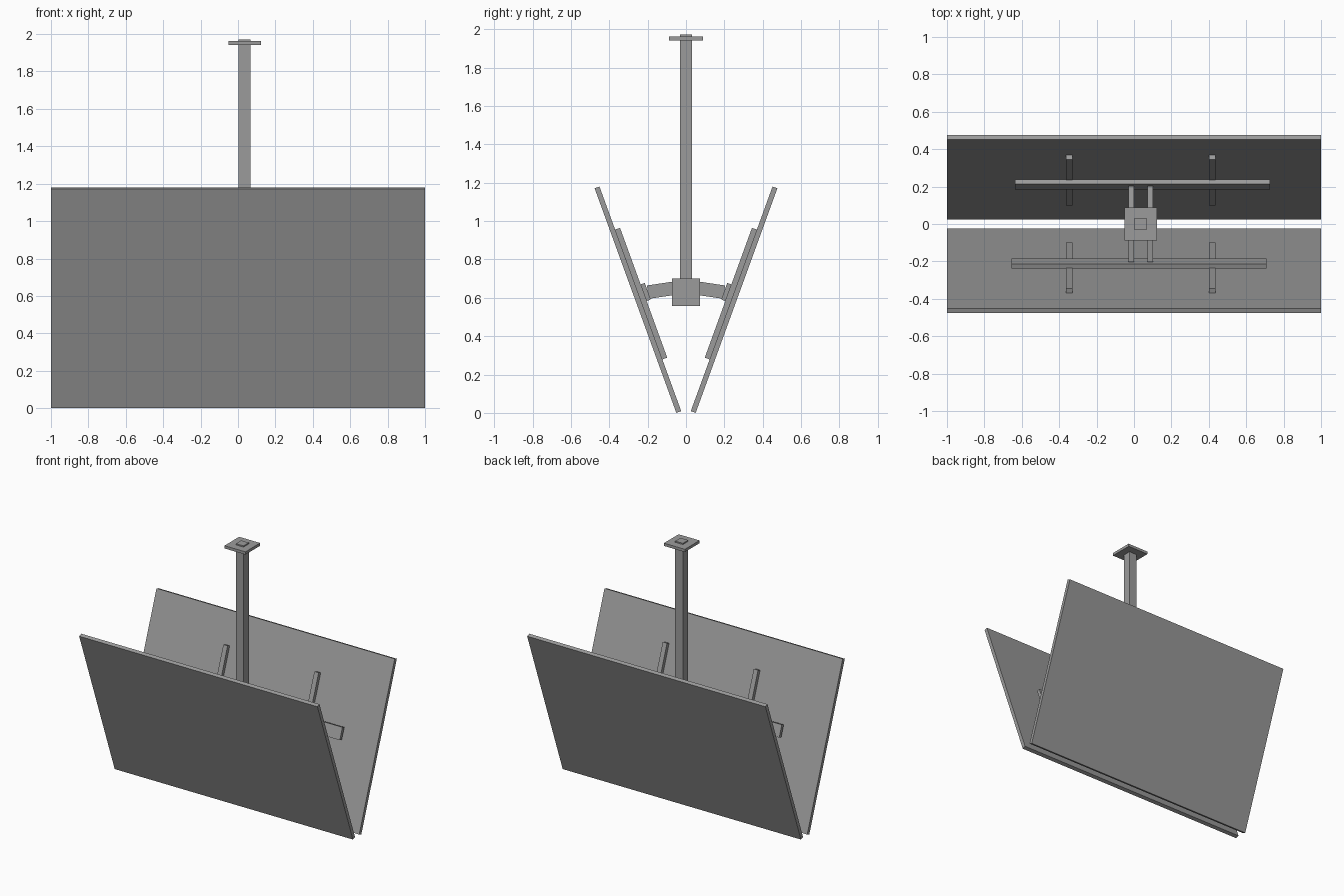
import bpy
import math
from mathutils import Matrix, Vector

old = bpy.data.objects.get("Cube")
if old:
    bpy.data.objects.remove(old, do_unlink=True)

# One flat grey for everything
grey = bpy.data.materials.new("mid_grey")
grey.use_nodes = True
colour = (0.33, 0.33, 0.33, 1)
grey.diffuse_color = colour
grey.node_tree.nodes["Principled BSDF"].inputs["Base Color"].default_value = colour


def box(name, low, high, frame=Matrix.Identity(4)):
    """Box between two corners, placed in the given frame."""
    low, high = Vector(low), Vector(high)
    bpy.ops.mesh.primitive_cube_add(size=1)
    ob = bpy.context.object
    ob.name = name
    size = high - low
    ob.data.transform(Matrix.Translation((low + high) / 2)
                      @ Matrix.Diagonal((size.x, size.y, size.z, 1)))
    ob.data.materials.append(grey)
    ob.matrix_world = frame
    return ob


POLE_X = 0.036
TILT = math.radians(20)
DROOP = math.radians(-8.5)
MID = 0.024          # rail centre along the slope

# Ceiling plate, pole and central hub
box("ceiling_plate", (POLE_X - 0.088, -0.088, 1.942), (POLE_X + 0.088, 0.088, 1.963))
box("pole", (POLE_X - 0.032, -0.032, 0.65), (POLE_X + 0.032, 0.032, 1.972))
box("hub", (POLE_X - 0.073, -0.073, 0.557), (POLE_X + 0.073, 0.073, 0.70))

# Each side: local -y points inward from the screen, local z runs up the slope
for side, turn in (("back", 0), ("front", math.pi)):
    spin = Matrix.Rotation(turn, 4, "Z")
    slope = Matrix.Translation((0, 0.238, 0.5945)) @ Matrix.Rotation(-TILT, 4, "X")
    screen_frame = spin @ slope
    mount = Matrix.Translation((POLE_X, 0, 0)) @ spin
    mount_frame = mount @ slope

    box(side + "_screen", (-1, 0, -0.623), (1, 0.027, 0.623), screen_frame)
    box(side + "_cross_rail", (-0.672, -0.05, MID - 0.046),
        (0.69, -0.026, MID + 0.046), mount_frame)

    for label, s in (("left", 1), ("right", -1)):
        x = 0.382 * s
        box(f"{side}_{label}_upright", (x - 0.018, -0.027, MID - 0.36),
            (x + 0.018, 0, MID + 0.36), mount_frame)
        # Arm drooping outward from the hub to the cross rail
        arm = mount @ Matrix.Translation((0.051 * s, 0.06, 0.65)) @ Matrix.Rotation(DROOP, 4, "X")
        box(f"{side}_{label}_arm", (-0.014, 0, -0.035), (0.014, 0.14, 0.035), arm)
